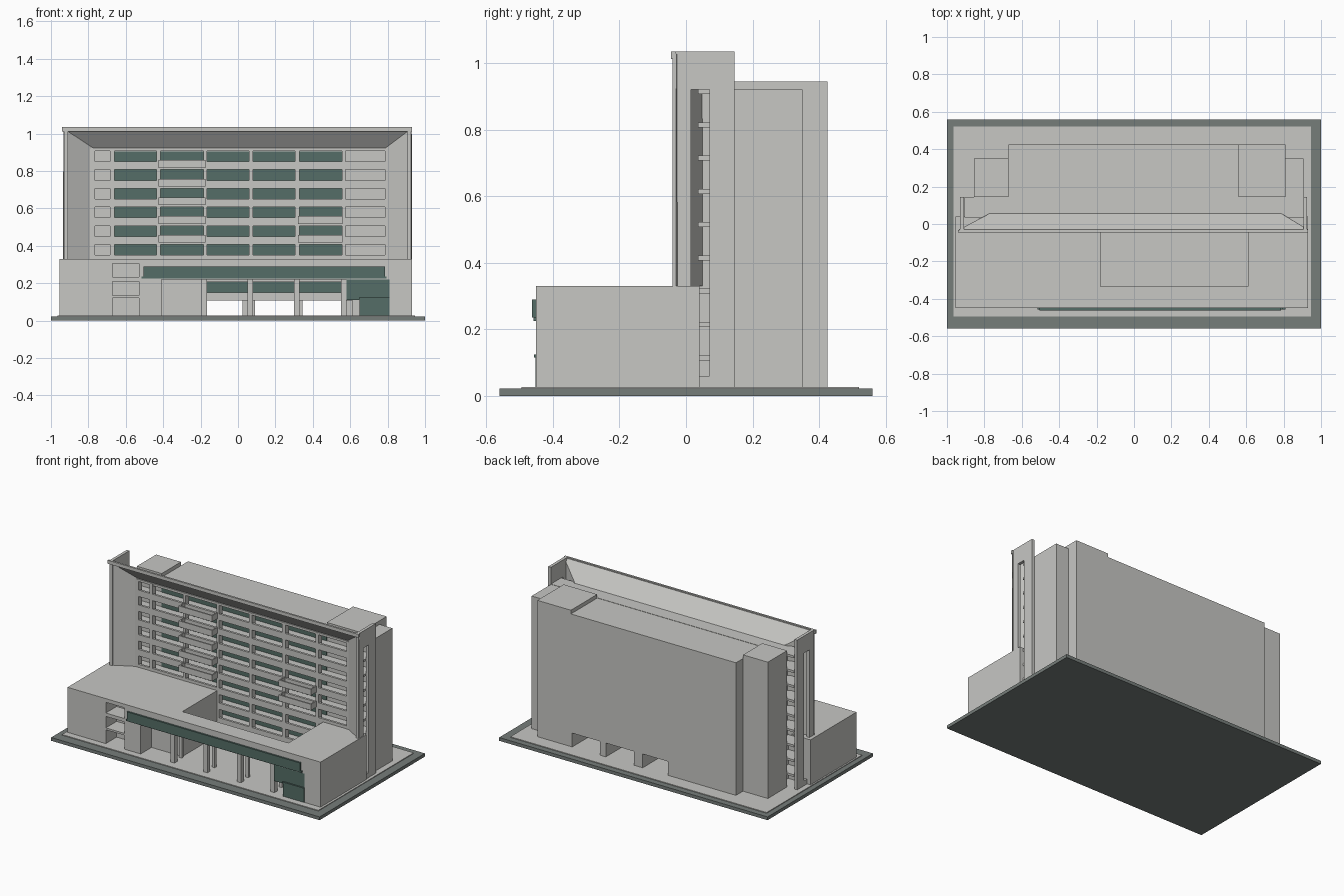
import bpy

cube = bpy.data.objects.get("Cube")
if cube:
    bpy.data.objects.remove(cube, do_unlink=True)


def material(name, colour):
    m = bpy.data.materials.new(name)
    m.use_nodes = True
    m.diffuse_color = (*colour, 1)
    bsdf = next(n for n in m.node_tree.nodes if n.type == 'BSDF_PRINCIPLED')
    bsdf.inputs["Base Color"].default_value = (*colour, 1)
    return m


CONCRETE = material("light concrete", (0.57, 0.57, 0.55))
PAVING = material("dark paving", (0.18, 0.205, 0.195))
GREEN = material("green glass", (0.09, 0.155, 0.135))


def mesh(name, verts, faces, mat):
    me = bpy.data.meshes.new(name)
    me.from_pydata(verts, [], faces)
    me.materials.append(mat)
    ob = bpy.data.objects.new(name, me)
    bpy.context.collection.objects.link(ob)
    return ob


def box(name, x, y, z, mat=CONCRETE):
    """Box from (min, max) pairs along each axis."""
    verts = [(a, b, c) for a in x for b in y for c in z]
    faces = [(0, 1, 3, 2), (4, 6, 7, 5), (0, 4, 5, 1),
             (2, 3, 7, 6), (0, 2, 6, 4), (1, 5, 7, 3)]
    return mesh(name, verts, faces, mat)


GROUND = 0.027
ROOF = 0.92
DECK = 0.33      # podium roof
SOFFIT = 0.22    # underside of podium roof
FRONT = -0.45    # podium front
COURT = -0.335   # front edge of courtyard
CORE = 0.145     # front of rear block

# Ground
box("base", (-1, 1), (-0.56, 0.56), (0, 0.022), PAVING)
box("pavement", (-0.965, 0.945), (-0.495, 0.52), (0.02, GROUND))

# Podium volumes around the courtyard
box("podium_left", (-0.955, -0.67), (FRONT, 0.04), (GROUND, DECK))
box("podium_niche_back", (-0.67, -0.41), (COURT, 0.04), (GROUND, DECK))
box("podium_pier", (-0.53, -0.41), (FRONT, COURT), (GROUND, DECK))
box("podium_inner_left", (-0.41, -0.18), (COURT, 0.04), (GROUND, DECK))
box("podium_front_roof", (-0.41, 0.81), (FRONT, COURT), (SOFFIT, DECK))
box("podium_right", (0.81, 0.93), (FRONT, 0.04), (GROUND, DECK))
box("podium_inner_right", (0.61, 0.81), (COURT, 0.04), (GROUND, DECK))
for low, high in ((0.12, 0.133), (0.21, 0.233), (0.305, DECK)):
    box("niche_shelf", (-0.67, -0.53), (FRONT, COURT), (low, high))

# Entrance canopy, columns and kiosk
box("canopy", (-0.505, 0.785), (-0.462, FRONT), (0.235, 0.29), GREEN)
box("canopy_lip", (-0.515, 0.795), (-0.458, FRONT), (0.225, 0.236), GREEN)
for x in (-0.18, 0.065, 0.315, 0.565):
    box("front_column", (x - 0.015, x + 0.015), (-0.44, -0.41), (GROUND, SOFFIT))
    box("rear_column", (x - 0.01, x + 0.01), (-0.355, COURT), (GROUND, SOFFIT))
box("kiosk_upper", (0.58, 0.81), (-0.447, COURT), (0.11, SOFFIT), GREEN)
box("kiosk_lower", (0.65, 0.81), (-0.452, COURT), (GROUND, 0.115), GREEN)
box("kiosk_ledge", (0.65, 0.81), (-0.457, -0.44), (0.115, 0.125), GREEN)

# Rear block raised over ground-level passages
box("rear_block", (-0.67, 0.81), (CORE, 0.425), (0.12, ROOF))
for x in ((-0.67, -0.165), (0.025, 0.09), (0.3, 0.345), (0.55, 0.81)):
    box("passage_wall", x, (CORE, 0.425), (GROUND, 0.12))
box("stair_tower_left", (-0.855, -0.67), (CORE, 0.35), (GROUND, 0.945))
box("stair_tower_right", (0.81, 0.905), (CORE, 0.35), (GROUND, ROOF))
box("roof_plant_room", (0.56, 0.81), (CORE, 0.425), (ROOF, 0.945))
box("gallery_glazing", (-0.67, 0.56), (CORE - 0.004, CORE), (0.12, 0.905), GREEN)

# Gallery floors and facade grid
STOREY = 0.1
for i in range(9):
    sill = 0.15 + STOREY * i
    box("gallery_floor", (-0.905, 0.905), (0.036, CORE), (sill - 0.043, sill - 0.028))
    if i < 8:
        box("parapet", (-0.77, 0.785), (0.035, 0.05), (sill - 0.043, sill))
for x in ((-0.79, -0.765), (-0.685, -0.66), (-0.435, -0.415), (-0.185, -0.165),
          (0.06, 0.08), (0.305, 0.33), (0.555, 0.575), (0.785, 0.8)):
    box("mullion", x, (0.034, 0.07), (GROUND, ROOF))


# Projecting balconies
def balcony(x, sill):
    y0, y1 = -0.025, 0.035
    low, high = sill - 0.033, sill + 0.008
    box("balcony_floor", x, (y0, y1), (low, low + 0.01))
    box("balcony_front", x, (y0, y0 + 0.01), (low, high))
    for a in (x[0], x[1] - 0.008):
        box("balcony_side", (a, a + 0.008), (y0, y1), (low, high))


for i in range(3, 8):
    balcony((-0.425, -0.175), 0.15 + STOREY * i)
for i in (3, 4):
    balcony((0.32, 0.56), 0.15 + STOREY * i)

# Splayed frame around the facade: two side walls and a sloping visor
outer = [(-0.93, -0.04, DECK), (-0.93, -0.04, 1.025),
         (0.925, -0.04, 1.025), (0.925, -0.04, DECK)]
inner = [(-0.77, 0.045, DECK), (-0.77, 0.045, ROOF),
         (0.785, 0.045, ROOF), (0.785, 0.045, DECK)]
frame = mesh("splayed_frame", outer + inner,
             [(i, i + 1, i + 5, i + 4) for i in range(3)], CONCRETE)
thick = frame.modifiers.new("thickness", 'SOLIDIFY')
thick.thickness = 0.012
thick.offset = 1
box("visor_lip", (-0.94, 0.93), (-0.045, -0.032), (1.012, 1.035))

# Slotted side fins
for x in ((-0.93, -0.91), (0.905, 0.925)):
    box("fin_front", x, (-0.038, 0.015), (GROUND, ROOF))
    box("fin_back", x, (0.07, CORE), (GROUND, ROOF))
    box("fin_top", x, (-0.038, CORE), (ROOF, 1.035))
    box("fin_foot", x, (0.015, 0.07), (GROUND, 0.06))
